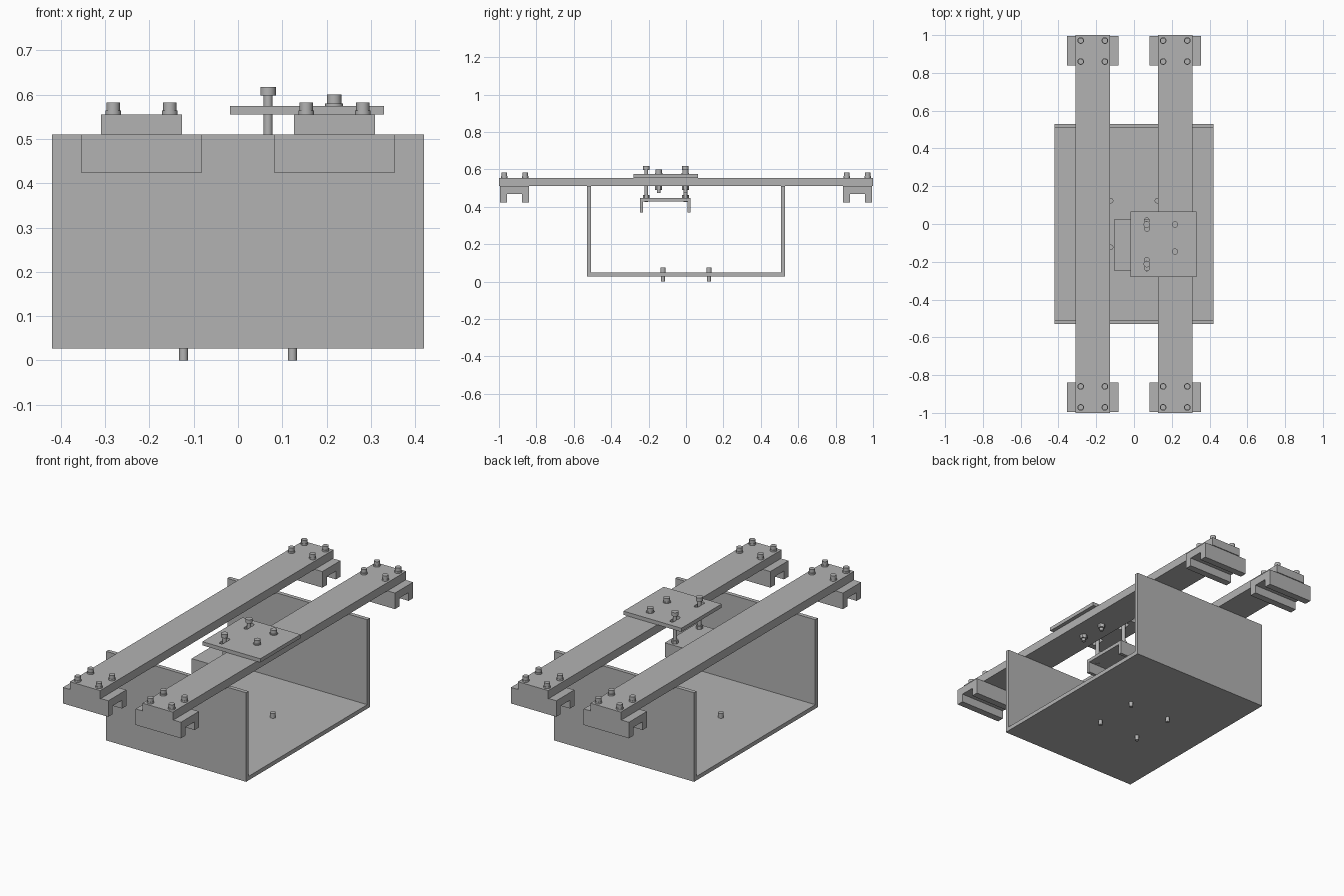
import bpy
import bmesh
from mathutils import Matrix

old = bpy.data.objects.get("Cube")
if old:
    bpy.data.objects.remove(old, do_unlink=True)

# Single flat grey
grey = bpy.data.materials.new("plain grey")
grey.use_nodes = True
colour = (0.45, 0.45, 0.45, 1)
grey.diffuse_color = colour
grey.node_tree.nodes["Principled BSDF"].inputs["Base Color"].default_value = colour


def finish(name, bm, smooth=False):
    bmesh.ops.recalc_face_normals(bm, faces=bm.faces)
    mesh = bpy.data.meshes.new(name)
    bm.to_mesh(mesh)
    bm.free()
    mesh.materials.append(grey)
    ob = bpy.data.objects.new(name, mesh)
    bpy.context.collection.objects.link(ob)
    if smooth:
        bpy.ops.object.select_all(action='DESELECT')
        ob.select_set(True)
        bpy.context.view_layer.objects.active = ob
        bpy.ops.object.shade_smooth_by_angle()
    return ob


def extrude_x(name, profile, x0, x1):
    """Sweep a closed (y, z) profile from x0 to x1."""
    bm = bmesh.new()
    face = bm.faces.new([bm.verts.new((x0, y, z)) for y, z in profile])
    new = bmesh.ops.extrude_face_region(bm, geom=[face])["geom"]
    verts = [v for v in new if isinstance(v, bmesh.types.BMVert)]
    bmesh.ops.translate(bm, verts=verts, vec=(x1 - x0, 0, 0))
    return finish(name, bm)


def box(name, x0, x1, y0, y1, z0, z1):
    return extrude_x(name, [(y0, z0), (y1, z0), (y1, z1), (y0, z1)], x0, x1)


def stack(name, x, y, discs):
    """Bolt made of (z0, z1, radius, sides) discs on one axis."""
    bm = bmesh.new()
    for z0, z1, r, sides in discs:
        bmesh.ops.create_cone(bm, cap_ends=True, segments=sides, radius1=r, radius2=r,
                              depth=z1 - z0, matrix=Matrix.Translation((x, y, (z0 + z1) / 2)))
    return finish(name, bm, smooth=True)


ROUND, HEX = 24, 6
RAIL_Z, RAIL_TOP = 0.51, 0.555

# Open-ended tray
W, T, B = 0.53, 0.022, 0.027
extrude_x("tray", [(-W, B), (W, B), (W, RAIL_Z), (W - T, RAIL_Z), (W - T, B + T),
                   (T - W, B + T), (T - W, RAIL_Z), (-W, RAIL_Z)], -0.42, 0.42)
for x in (-0.123, 0.123):
    for y in (-0.123, 0.123):
        stack("tray_bolt", x, y, [(0, 0.06, 0.01, ROUND), (0.049, 0.075, 0.014, ROUND)])

# Rails with notched end brackets and bolts
for sx in (-1, 1):
    cx = sx * 0.218
    box("rail", cx - 0.091, cx + 0.091, -1, 1, RAIL_Z, RAIL_TOP)
    for sy in (-1, 1):
        profile = [(0.84, 0.423), (0.878, 0.423), (0.878, 0.468), (0.957, 0.468),
                   (0.957, 0.423), (0.995, 0.423), (0.995, RAIL_Z), (0.84, RAIL_Z)]
        extrude_x("end_bracket", [(sy * y, z) for y, z in profile], cx - 0.136, cx + 0.136)
        for dx in (-0.064, 0.064):
            for y in (0.86, 0.971):
                stack("rail_bolt", cx + dx, sy * y,
                      [(0.55, 0.564, 0.0175, ROUND), (0.564, 0.583, 0.015, ROUND)])

# Adjusting plate with two slots
plate = box("adjusting_plate", -0.018, 0.33, -0.28, 0.065, RAIL_TOP, 0.575)
SLOT_X = 0.068
for y in (-0.003, -0.212):
    bm = bmesh.new()
    bmesh.ops.create_cone(bm, cap_ends=True, segments=ROUND, radius1=0.012, radius2=0.012,
                          depth=0.1, matrix=Matrix.Translation((SLOT_X, y, 0.565)))
    for v in bm.verts:
        v.co.y += 0.024 if v.co.y > y else -0.024
    cutter = finish("slot_cutter", bm)
    cutter.hide_render = True
    mod = plate.modifiers.new("slot", 'BOOLEAN')
    mod.operation = 'DIFFERENCE'
    mod.solver = 'EXACT'
    mod.object = cutter
    bpy.ops.object.select_all(action='DESELECT')
    plate.select_set(True)
    bpy.context.view_layer.objects.active = plate
    bpy.ops.object.modifier_apply(modifier=mod.name)
    bpy.data.objects.remove(cutter, do_unlink=True)

    # Long bolt through the slot, down to the hanging channel
    stack("long_bolt", SLOT_X, y, [(0.425, 0.6, 0.01, ROUND), (0.598, 0.618, 0.0175, ROUND),
                                   (0.447, 0.464, 0.018, HEX)])

# Short bolts clamping the plate to the rail, with nuts below
for y in (-0.003, -0.146):
    stack("plate_bolt", 0.217, y, [(0.575, 0.58, 0.02, ROUND), (0.58, 0.6, 0.0165, ROUND),
                                   (0.475, 0.56, 0.01, ROUND), (0.49, RAIL_Z, 0.019, HEX)])

# Hanging channel, flanges down
A, C, F = -0.247, 0.025, 0.018
extrude_x("hanging_channel", [(A, 0.37), (A + F, 0.37), (A + F, 0.428), (C - F, 0.428),
                              (C - F, 0.37), (C, 0.37), (C, 0.447), (A, 0.447)], -0.105, 0.11)
